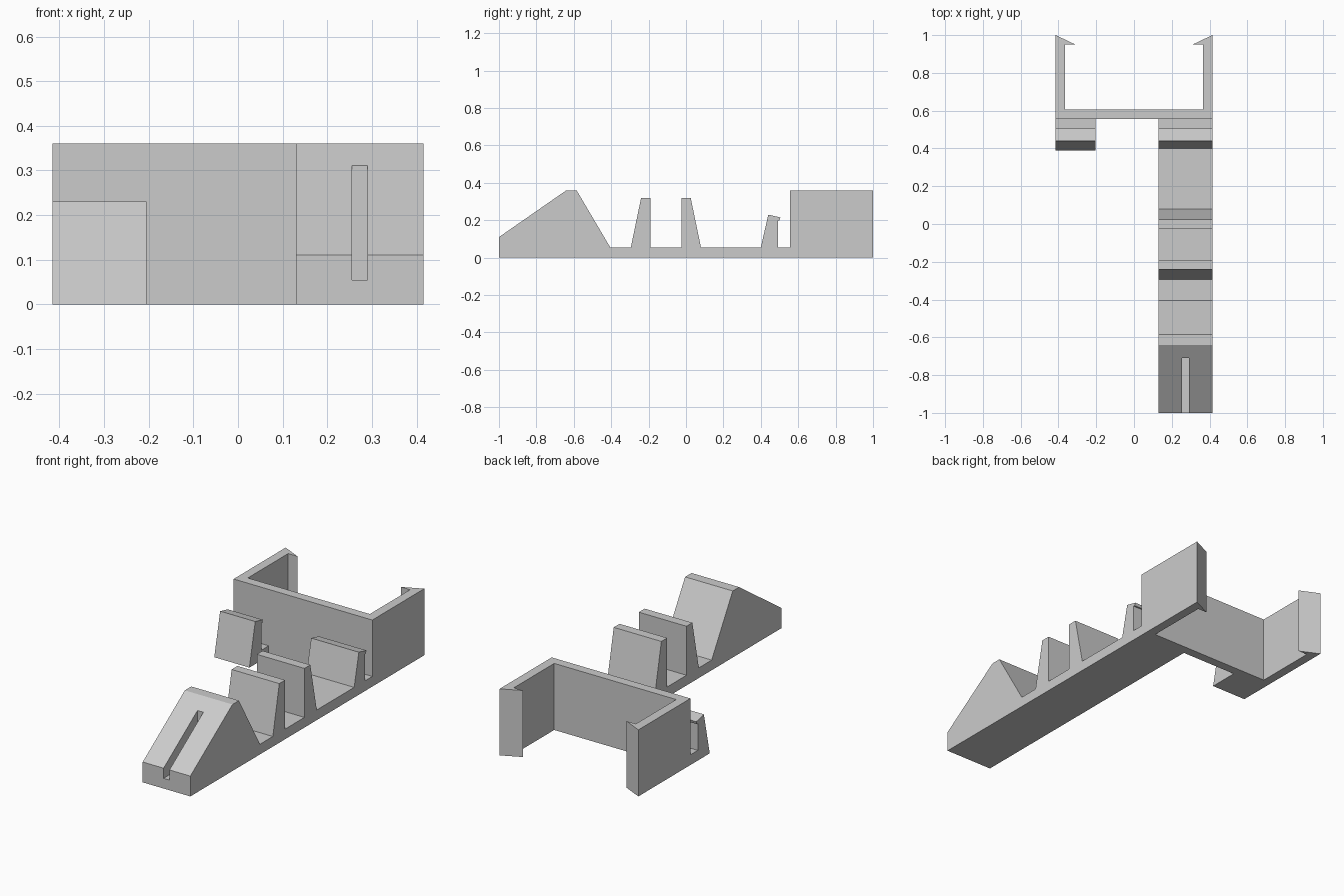
import bpy
import bmesh
from mathutils import Vector

cube = bpy.data.objects.get("Cube")
if cube:
    bpy.data.objects.remove(cube, do_unlink=True)

# Single plain grey plastic
grey = bpy.data.materials.new("light_grey_plastic")
grey.use_nodes = True
grey.diffuse_color = (0.6, 0.6, 0.6, 1)
grey.node_tree.nodes["Principled BSDF"].inputs["Base Color"].default_value = (0.6, 0.6, 0.6, 1)


def extrude_profile(name, points, to_3d, direction):
    """Fill a flat outline and extrude it into a solid."""
    bm = bmesh.new()
    face = bm.faces.new([bm.verts.new(to_3d(a, b)) for a, b in points])
    result = bmesh.ops.extrude_face_region(bm, geom=[face])
    verts = [v for v in result["geom"] if isinstance(v, bmesh.types.BMVert)]
    bmesh.ops.translate(bm, verts=verts, vec=Vector(direction))
    bmesh.ops.recalc_face_normals(bm, faces=bm.faces)
    mesh = bpy.data.meshes.new(name)
    bm.to_mesh(mesh)
    bm.free()
    mesh.materials.append(grey)
    obj = bpy.data.objects.new(name, mesh)
    bpy.context.collection.objects.link(obj)
    return obj


def side_part(name, points, x0, x1):
    return extrude_profile(name, points, lambda y, z: (x0, y, z), (x1 - x0, 0, 0))


FLOOR = 0.055
HALF = 0.415
WALL_Y = 0.555

# Small leaning catch tooth in front of the wall, shared by both sides
catch = [(0.44, 0.23), (0.505, 0.215), (0.5, 0.2), (0.492, 0.2),
         (0.492, FLOOR), (WALL_Y, FLOOR), (WALL_Y, 0)]

# Long rail: ramp, two upright teeth and the catch
rail_outline = [(-1, 0), (-1, 0.11), (-0.64, 0.36), (-0.585, 0.36), (-0.405, FLOOR),
                (-0.295, FLOOR), (-0.24, 0.32), (-0.19, 0.32), (-0.19, FLOOR),
                (-0.025, FLOOR), (-0.025, 0.32), (0.025, 0.32), (0.08, FLOOR),
                (0.4, FLOOR)] + catch
rail = side_part("long_rail", rail_outline, 0.13, HALF)

# Slot cut into the ramp
slot = [(-1.1, FLOOR), (-0.71, FLOOR), (-0.71, 0.5), (-1.1, 0.5)]
cutter = side_part("slot_cutter", slot, 0.255, 0.29)
cutter.hide_render = True
cut = rail.modifiers.new("ramp_slot", 'BOOLEAN')
cut.operation = 'DIFFERENCE'
cut.solver = 'EXACT'
cut.object = cutter
bpy.context.view_layer.objects.active = rail
bpy.ops.object.modifier_apply(modifier=cut.name)
bpy.data.objects.remove(cutter, do_unlink=True)

# Short catch on the other side
side_part("short_catch", [(0.39, 0)] + catch, -HALF, -0.205)

# U-shaped bracket with barbed arm tips, outlined from above
half_outline = [(HALF, WALL_Y), (HALF, 1), (0.31, 0.95), (0.365, 0.95), (0.365, 0.605)]
outline = half_outline + [(-x, y) for x, y in reversed(half_outline)]
extrude_profile("clip_bracket", outline, lambda x, y: (x, y, 0), (0, 0, 0.36))
